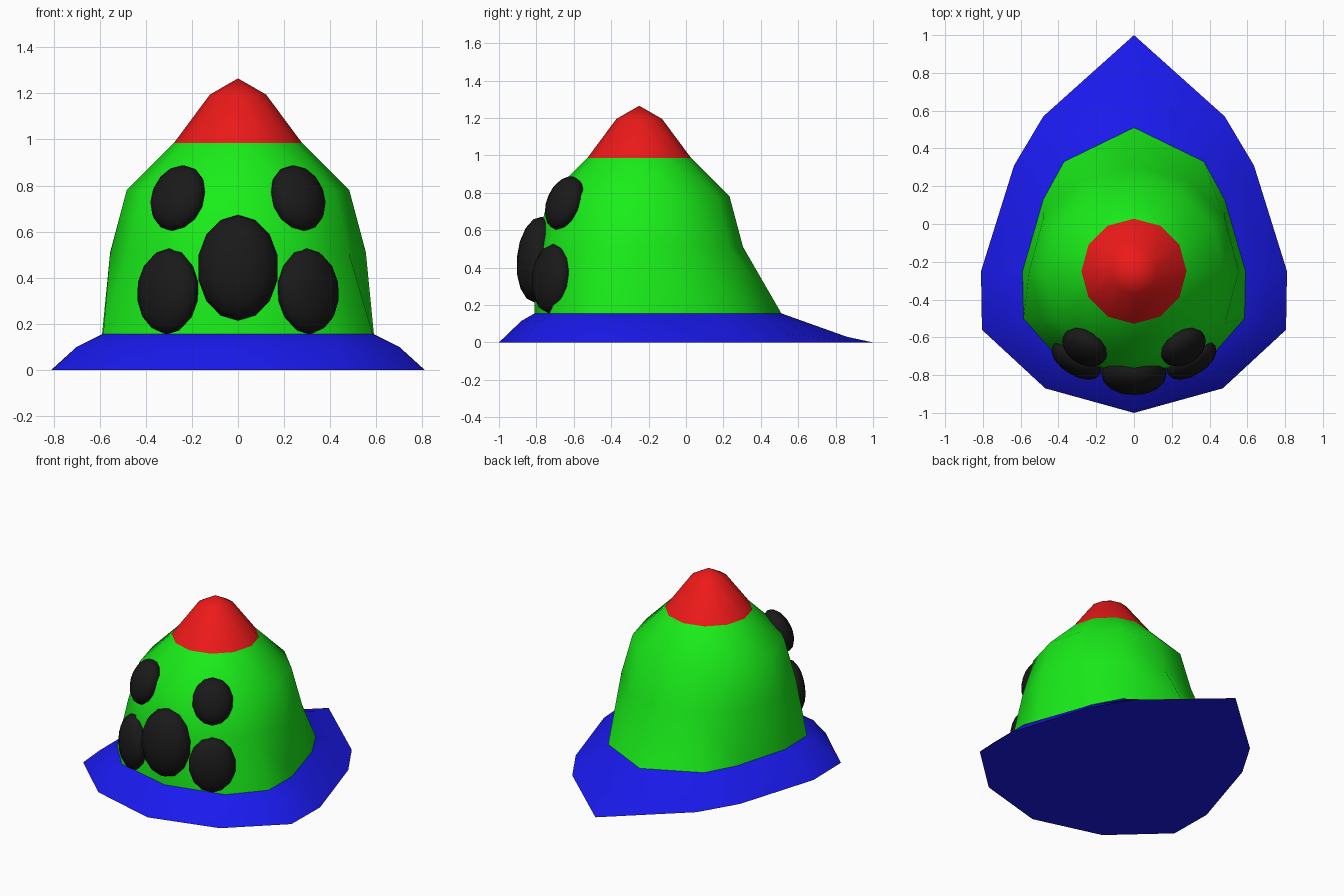
import bpy, bmesh, math
from mathutils import Vector, Matrix

if "Cube" in bpy.data.objects:
    bpy.data.objects.remove(bpy.data.objects["Cube"])


def material(name, rgb):
    m = bpy.data.materials.new(name)
    m.diffuse_color = (*rgb, 1)
    m.use_nodes = True
    m.node_tree.nodes["Principled BSDF"].inputs["Base Color"].default_value = m.diffuse_color
    return m


BLUE = material("blue", (0.01, 0.01, 0.85))
GREEN = material("green", (0.01, 0.85, 0.01))
RED = material("red", (0.85, 0.01, 0.01))
BLACK = material("black", (0.01, 0.01, 0.01))


def finish(bm, name, mat):
    mesh = bpy.data.meshes.new(name)
    bm.to_mesh(mesh)
    bm.free()
    mesh.materials.append(mat)
    ob = bpy.data.objects.new(name, mesh)
    bpy.context.collection.objects.link(ob)
    bpy.ops.object.select_all(action='DESELECT')
    ob.select_set(True)
    bpy.context.view_layer.objects.active = ob
    bpy.ops.object.shade_smooth_by_angle(angle=math.radians(60))
    return ob


def mirrored(half):
    """Half outline from back (+y) to front (-y), completed over x = 0."""
    return half + [(-x, y, z) for x, y, z in half[-2:0:-1]]


def circle(r, z):
    return [(r * math.sin(i * math.pi / 6), -0.25 + r * math.cos(i * math.pi / 6), z)
            for i in range(12)]


def loft(name, rings, mat, floor=False, apex=None):
    bm = bmesh.new()
    loops = [[bm.verts.new(p) for p in ring] for ring in rings]
    for a, b in zip(loops, loops[1:]):
        for i in range(12):
            j = (i + 1) % 12
            bm.faces.new((a[i], b[i], b[j], a[j]))
    if floor:
        bm.faces.new(loops[0])
    if apex:
        top, a = bm.verts.new(apex), loops[-1]
        for i in range(12):
            bm.faces.new((a[i], top, a[(i + 1) % 12]))
    return finish(bm, name, mat)


# Outlines of the brim edge, brim ridge and crown foot
edge = mirrored([(0, 1, 0), (.48, .57, 0), (.635, .31, 0), (.81, -.25, 0),
                 (.805, -.56, 0), (.47, -.87, 0), (0, -1, 0)])
ridge = mirrored([(0, .86, .03), (.43, .48, .05), (.56, .25, .075), (.70, -.25, .10),
                  (.70, -.53, .10), (.43, -.79, .11), (0, -.88, .115)])
foot = mirrored([(0, .51, .155), (.37, .33, .155), (.48, .13, .155), (.59, -.25, .155),
                 (.585, -.5, .155), (.40, -.71, .155), (0, -.81, .155)])

loft("brim", [edge, ridge, foot], BLUE, floor=True)
loft("crown", [foot, circle(.555, .51), circle(.483, .78), circle(.278, .985)], GREEN)
loft("tip", [circle(.278, .985), circle(.122, 1.195)], RED, apex=(0, -.25, 1.265))


# Flattened domes set into the front of the crown
def spot(name, centre, yaw, pitch, size):
    yaw, pitch = math.radians(yaw), math.radians(pitch)
    n = Vector((math.sin(yaw) * math.cos(pitch), -math.cos(yaw) * math.cos(pitch),
                math.sin(pitch)))
    bm = bmesh.new()
    bmesh.ops.create_uvsphere(bm, u_segments=14, v_segments=8, radius=1)
    m = (Matrix.Translation(centre) @ n.to_track_quat('Z', 'Y').to_matrix().to_4x4()
         @ Matrix.Diagonal((*size, 1)))
    bm.transform(m)
    finish(bm, name, BLACK)


spot("middle_spot", (0, -.79, .443), 0, 5, (.177, .23, .115))
for side, s in (("left", -1), ("right", 1)):
    spot(side + "_lower_spot", (s * .305, -.72, .34), s * 32, 4, (.15, .187, .08))
    spot(side + "_upper_spot", (s * .26, -.65, .745), s * 32, 22, (.13, .152, .08))
